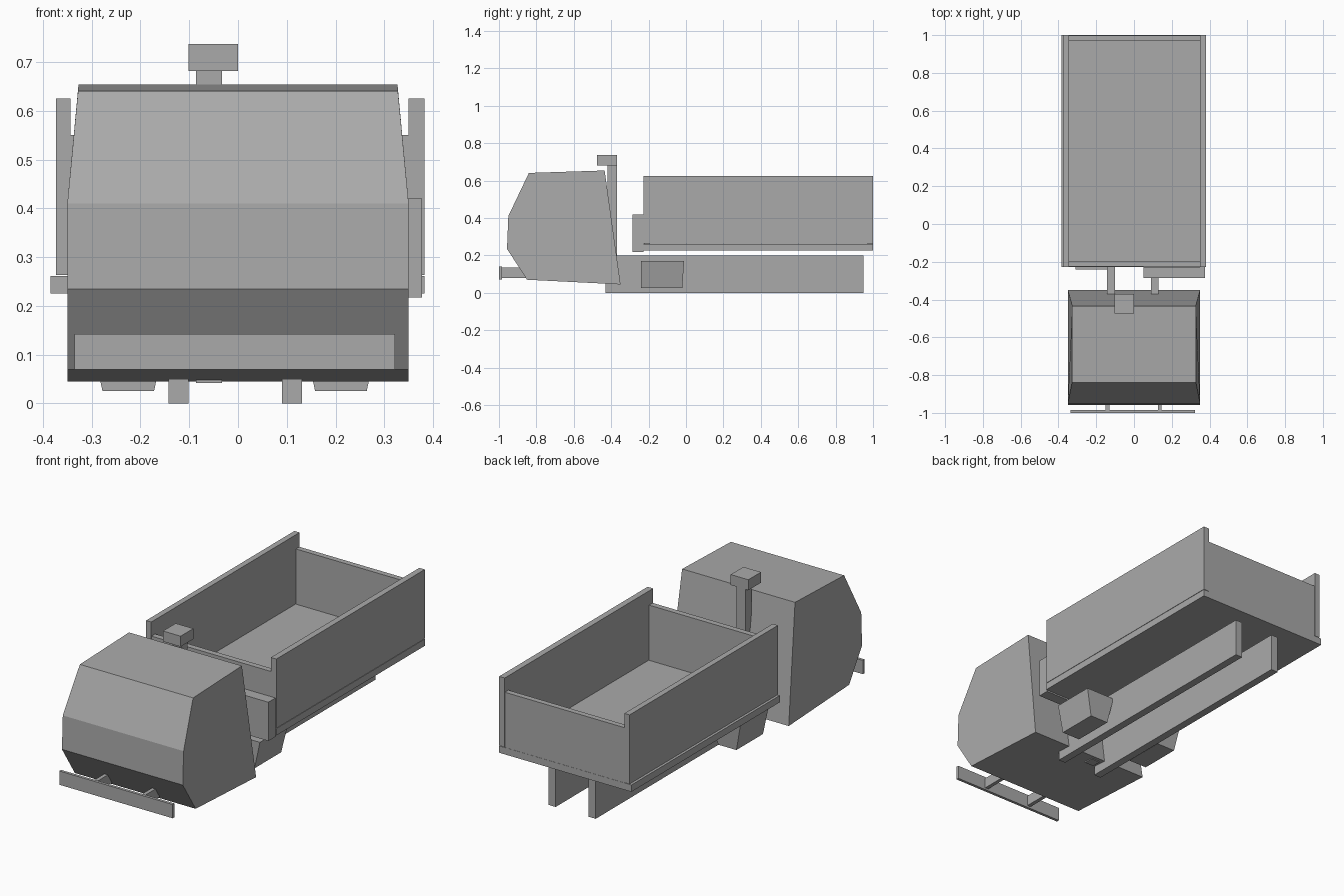
import bpy
import bmesh

cube = bpy.data.objects.get("Cube")
if cube:
    bpy.data.objects.remove(cube, do_unlink=True)

# Single flat colour
grey = bpy.data.materials.new("plain grey")
grey.use_nodes = True
COLOUR = (0.4, 0.4, 0.4, 1)
grey.diffuse_color = COLOUR
grey.node_tree.nodes["Principled BSDF"].inputs["Base Color"].default_value = COLOUR


def loft(name, first, second):
    """Solid between two matching rings of points."""
    bm = bmesh.new()
    a = [bm.verts.new(p) for p in first]
    b = [bm.verts.new(p) for p in second]
    bm.faces.new(a)
    bm.faces.new(b)
    for i in range(len(a)):
        j = (i + 1) % len(a)
        bm.faces.new((a[i], a[j], b[j], b[i]))
    bmesh.ops.recalc_face_normals(bm, faces=bm.faces)
    mesh = bpy.data.meshes.new(name)
    bm.to_mesh(mesh)
    bm.free()
    mesh.materials.append(grey)
    obj = bpy.data.objects.new(name, mesh)
    bpy.context.collection.objects.link(obj)
    return obj


def rect(x, y, z):
    return [(x[0], y[0], z), (x[1], y[0], z), (x[1], y[1], z), (x[0], y[1], z)]


def box(name, x, y, z):
    return loft(name, rect(x, y, z[0]), rect(x, y, z[1]))


# Cab: side profile (half width, y, z), narrowing towards the roof
profile = [(0.35, -0.35, 0.045), (0.35, -0.85, 0.07), (0.35, -0.957, 0.235),
           (0.35, -0.95, 0.41), (0.328, -0.84, 0.641), (0.327, -0.435, 0.654)]
loft("cab", [(-w, y, z) for w, y, z in profile], profile)

# Bumper and its brackets
box("bumper", (-0.335, 0.322), (-1.0, -0.985), (0.07, 0.142))
for side, x in (("right", -0.15), ("left", 0.126)):
    box(side + "_bumper_bracket", (x, x + 0.02), (-0.987, -0.84), (0.08, 0.135))

# Chassis rails and tapered tanks
for side, x in (("right", -0.142), ("left", 0.09)):
    box(side + "_chassis_rail", (x, x + 0.041), (-0.43, 0.95), (0, 0.2))
for side, x in (("right", -0.225), ("left", 0.211)):
    loft(side + "_tank",
         rect((x - 0.053, x + 0.053), (-0.24, -0.02), 0.026),
         rect((x - 0.084, x + 0.084), (-0.24, -0.01), 0.17))

# Exhaust stack and cap
box("exhaust_stack", (-0.086, -0.033), (-0.42, -0.37), (0.042, 0.682))
box("exhaust_cap", (-0.102, 0.0), (-0.475, -0.37), (0.682, 0.737))

# Cargo bed
BED = (-0.228, 1.0)
box("bed_floor", (-0.384, 0.382), BED, (0.225, 0.261))
box("right_bed_wall", (-0.373, -0.343), BED, (0.263, 0.625))
box("left_bed_wall", (0.35, 0.382), BED, (0.263, 0.625))
box("headboard", (-0.343, 0.35), (-0.225, -0.195), (0.261, 0.55))
box("tailgate", (-0.343, 0.35), (0.97, 0.999), (0.261, 0.55))
box("front_locker", (0.05, 0.377), (-0.287, -0.228), (0.217, 0.42))
